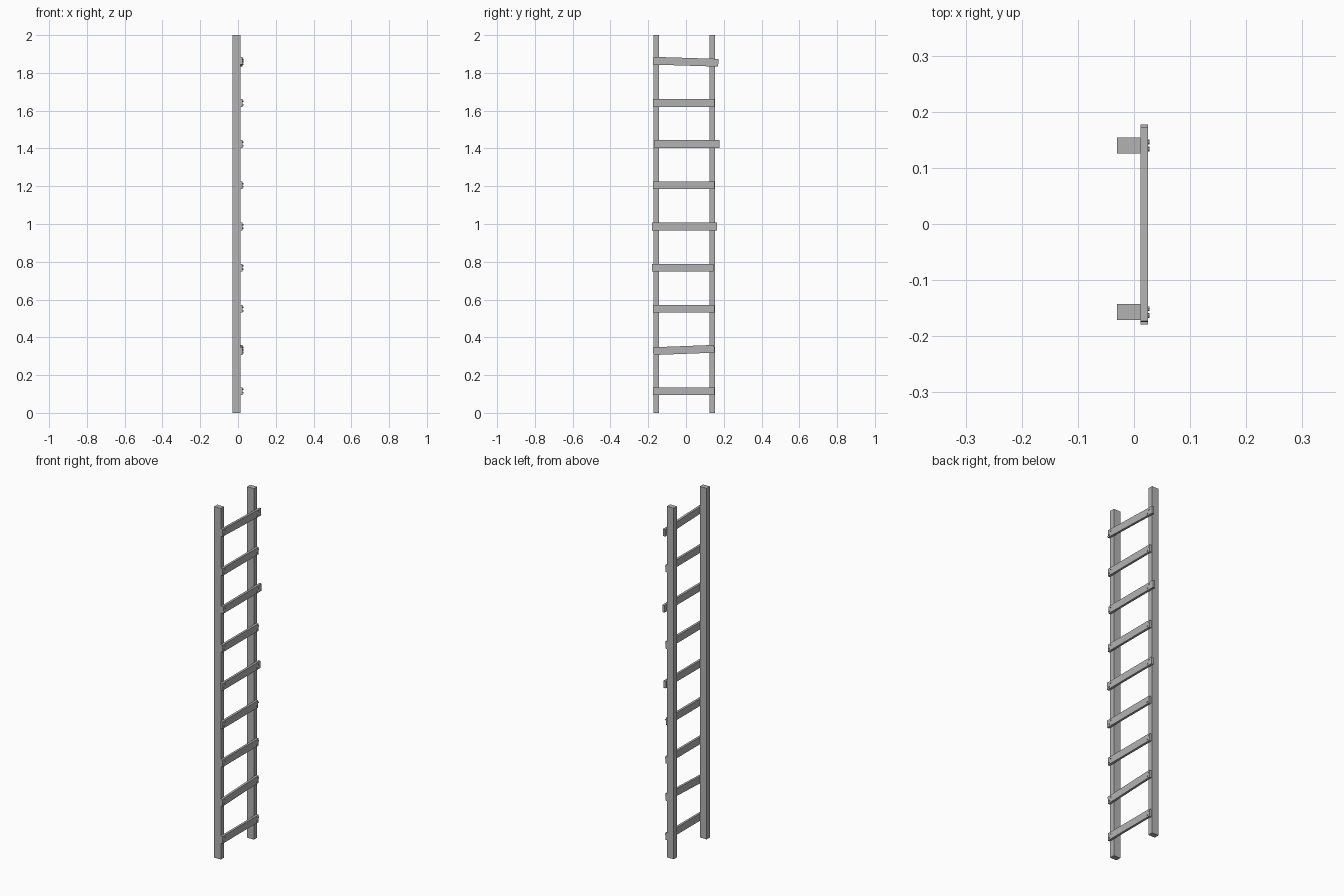
import bpy
import bmesh
from math import pi, radians
from mathutils import Matrix, Vector

cube = bpy.data.objects.get("Cube")
if cube:
    bpy.data.objects.remove(cube, do_unlink=True)

grey = bpy.data.materials.new("plain_grey")
grey.use_nodes = True
colour = (0.45, 0.45, 0.45, 1)
grey.diffuse_color = colour
grey.node_tree.nodes["Principled BSDF"].inputs["Base Color"].default_value = colour


def finish(name, bm, place):
    mesh = bpy.data.meshes.new(name)
    bm.to_mesh(mesh)
    bm.free()
    mesh.materials.append(grey)
    obj = bpy.data.objects.new(name, mesh)
    obj.matrix_world = place
    bpy.context.collection.objects.link(obj)


def add_box(bm, size):
    bmesh.ops.create_cube(bm, size=1, matrix=Matrix.Diagonal((*size, 1)))


# Upright rails
RAIL_Y = {"front": -0.157, "back": 0.14}
for side, y in RAIL_Y.items():
    bm = bmesh.new()
    add_box(bm, (0.042, 0.029, 2))
    finish(side + "_rail", bm, Matrix.Translation((-0.009, y, 1)))

# Rungs nailed to the rails: front end, back end, tilt in degrees
rungs = [
    (-0.174, 0.150, 0), (-0.174, 0.150, 2.2), (-0.174, 0.150, 0),
    (-0.179, 0.146, 0), (-0.179, 0.165, 0), (-0.174, 0.150, 0),
    (-0.168, 0.177, 0), (-0.174, 0.150, 0), (-0.174, 0.171, -1.8),
]
for i, (start, end, tilt) in enumerate(rungs):
    middle = (start + end) / 2
    place = Matrix.Translation((0.0185, middle, 0.115 + i * 0.218))
    place = place @ Matrix.Rotation(radians(tilt), 4, "X")
    bm = bmesh.new()
    add_box(bm, (0.013, end - start, 0.041))
    finish(f"rung_{i + 1}", bm, place)

    # Two small nail heads at each end
    bm = bmesh.new()
    for y in RAIL_Y.values():
        for s in (-1, 1):
            spot = Vector((0.0075, y - middle + s * 0.006, s * 0.009))
            bmesh.ops.create_cone(
                bm, cap_ends=True, segments=8, radius1=0.004, radius2=0.004,
                depth=0.004,
                matrix=Matrix.Translation(spot) @ Matrix.Rotation(pi / 2, 4, "Y"))
    finish(f"rung_{i + 1}_nails", bm, place)
